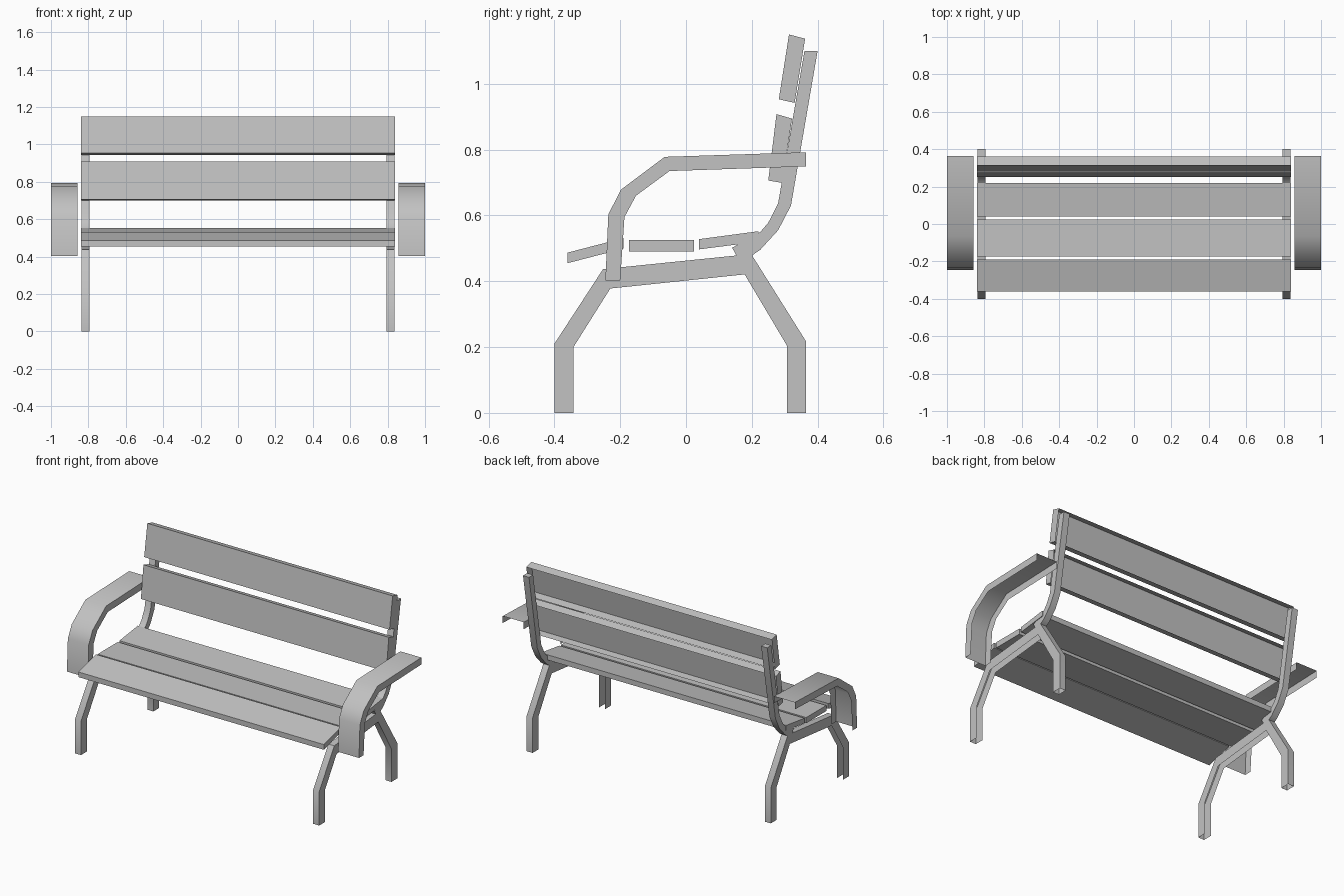
import bpy
import bmesh
import math

cube = bpy.data.objects.get("Cube")
if cube:
    bpy.data.objects.remove(cube, do_unlink=True)

grey = bpy.data.materials.new("plain_grey")
grey.use_nodes = True
COLOUR = (0.54, 0.54, 0.54, 1)
grey.diffuse_color = COLOUR
grey.node_tree.nodes["Principled BSDF"].inputs["Base Color"].default_value = COLOUR


def sweep(name, x0, x1, outer, inner, walls=3, start_cap=False, end_cap=False, mirror=False):
    """Sheet section swept along a (y, z) path: 3 walls leave the inner side open, 4 close it."""
    bm = bmesh.new()
    rows = []
    for (oy, oz), (iy, iz) in zip(outer, inner):
        rows.append([bm.verts.new(p) for p in
                     ((x0, iy, iz), (x0, oy, oz), (x1, oy, oz), (x1, iy, iz))])
    for a, b in zip(rows, rows[1:]):
        for k in range(walls):
            n = (k + 1) % 4
            bm.faces.new((a[k], a[n], b[n], b[k]))
    if start_cap:
        bm.faces.new(rows[0])
    if end_cap:
        bm.faces.new(rows[-1])
    bmesh.ops.recalc_face_normals(bm, faces=bm.faces)
    mesh = bpy.data.meshes.new(name)
    bm.to_mesh(mesh)
    bm.free()
    mesh.materials.append(grey)
    obj = bpy.data.objects.new(name, mesh)
    bpy.context.collection.objects.link(obj)
    if mirror:
        obj.modifiers.new("Mirror", "MIRROR").use_axis[0] = True
        # Soft bends, crisp long edges
        bpy.ops.object.select_all(action="DESELECT")
        obj.select_set(True)
        bpy.context.view_layer.objects.active = obj
        bpy.ops.object.shade_smooth_by_angle(angle=math.radians(40))
    return obj


# Seat slats are closed boards; back slats are open behind (visible face, then rim)
slats = {
    "seat_slat_front": (4, [(-0.36, 0.487), (-0.19, 0.531)], [(-0.36, 0.455), (-0.19, 0.499)]),
    "seat_slat_middle": (4, [(-0.173, 0.526), (0.024, 0.526)], [(-0.173, 0.491), (0.024, 0.491)]),
    "seat_slat_rear": (4, [(0.04, 0.528), (0.22, 0.552)], [(0.04, 0.497), (0.22, 0.52)]),
    "back_slat_lower": (3, [(0.25, 0.706), (0.275, 0.908)], [(0.292, 0.699), (0.322, 0.894)]),
    "back_slat_upper": (3, [(0.282, 0.953), (0.313, 1.15)], [(0.33, 0.942), (0.362, 1.137)]),
}
for name, (walls, face, rim) in slats.items():
    sweep(name, -0.84, 0.84, face, rim, walls, True, True)

# Side frames
FX0, FX1 = 0.795, 0.836
sweep("front_leg_and_seat_rail", FX0, FX1,
      [(-0.4, 0), (-0.4, 0.21), (-0.252, 0.437), (0.17, 0.48)],
      [(-0.342, 0), (-0.342, 0.2), (-0.23, 0.378), (0.18, 0.421)], mirror=True)
sweep("rear_leg", FX0, FX1,
      [(0.365, 0), (0.365, 0.217), (0.198, 0.483)],
      [(0.307, 0), (0.307, 0.204), (0.155, 0.46)], walls=4, mirror=True)
sweep("back_upright", FX0, FX1,
      [(0.16, 0.466), (0.2, 0.478), (0.226, 0.496), (0.28, 0.555), (0.319, 0.63), (0.4, 1.1)],
      [(0.14, 0.502), (0.17, 0.518), (0.226, 0.55), (0.25, 0.578), (0.28, 0.637), (0.36, 1.1)],
      walls=4, start_cap=True, end_cap=True, mirror=True)

# Armrests
sweep("armrest", 0.857, 1.0,
      [(-0.245, 0.403), (-0.236, 0.603), (-0.198, 0.678), (-0.065, 0.778), (0.364, 0.792)],
      [(-0.2, 0.403), (-0.187, 0.595), (-0.152, 0.66), (-0.05, 0.735), (0.364, 0.749)],
      mirror=True)
